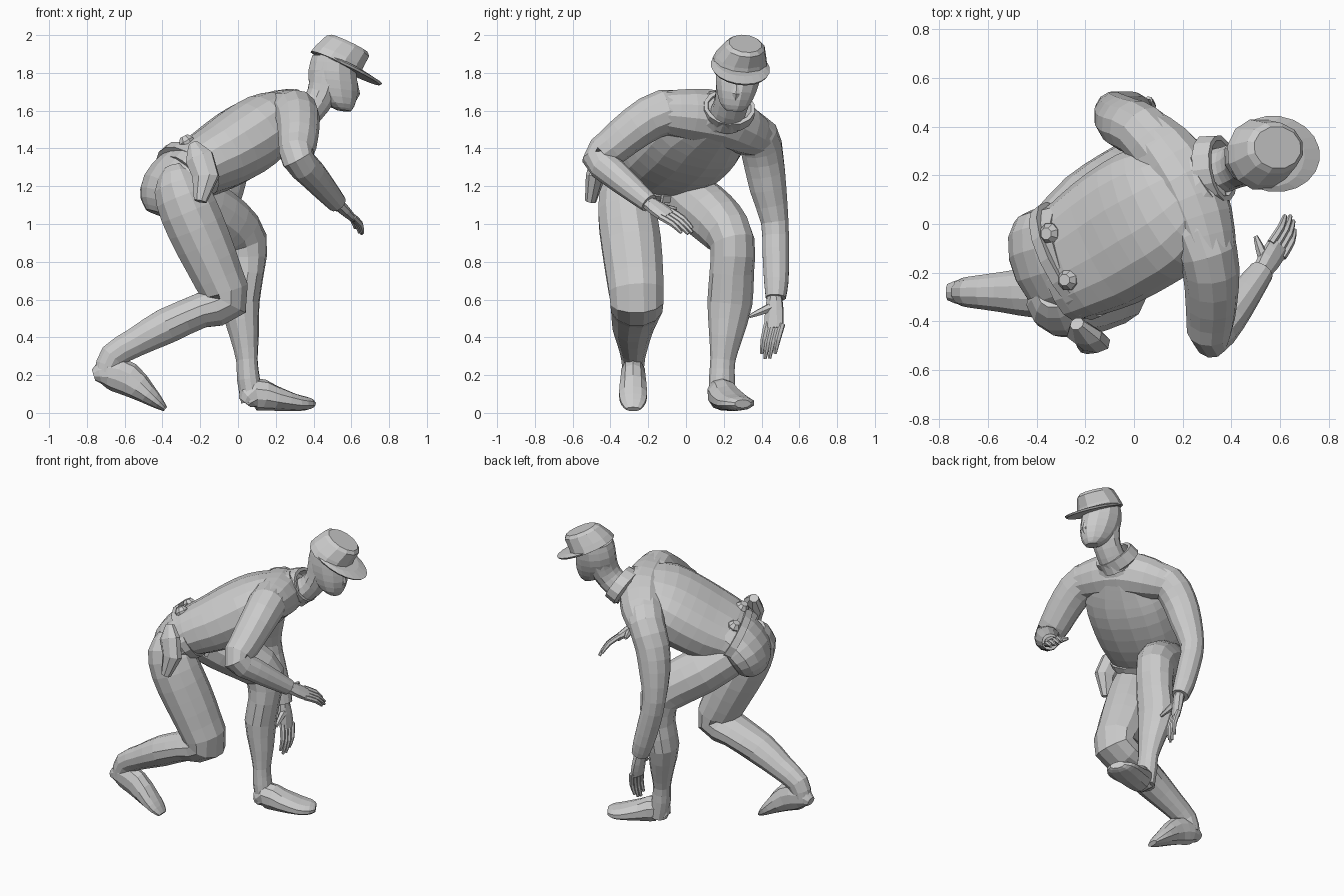
import bpy, bmesh, math
from mathutils import Vector


def spline(rows, steps):
    """Catmull-Rom resampling of (x, y, z, half_width, half_depth) rows."""
    out = []
    n = len(rows)
    for i in range(n - 1):
        p = [rows[max(0, min(n - 1, i + k))] for k in (-1, 0, 1, 2)]
        for s in range(steps):
            t = s / steps
            out.append([0.5 * (2 * b + (c - a) * t + (2 * a - 5 * b + 4 * c - d) * t * t
                               + (3 * b - a - 3 * c + d) * t ** 3) for a, b, c, d in zip(*p)])
    return out + [list(rows[-1])]


def loft(name, rows, side, sides=12, steps=2, axis=None, power=1.0):
    """Elliptical rings along a path; axis fixes the ring plane, power < 1 squares the rings."""
    rows = [tuple(r) if len(r) == 5 else tuple(r) + (r[3],) for r in rows]
    rows = spline(rows, steps) if steps > 1 else rows
    bm = bmesh.new()
    rings = []

    def bulge(v):
        return math.copysign(abs(v) ** power, v)

    for i, r in enumerate(rows):
        a = Vector(rows[max(0, i - 1)][:3])
        b = Vector(rows[min(len(rows) - 1, i + 1)][:3])
        t = (Vector(axis) if axis else b - a).normalized()
        s = Vector(side)
        s = (s - t * s.dot(t)).normalized()
        u = t.cross(s)
        c = Vector(r[:3])
        rings.append([bm.verts.new(c + s * (r[3] * bulge(math.cos(q))) + u * (r[4] * bulge(math.sin(q))))
                      for q in (2 * math.pi * (k + 0.5) / sides for k in range(sides))])
    for lo, hi in zip(rings, rings[1:]):
        for k in range(sides):
            j = (k + 1) % sides
            bm.faces.new((lo[k], lo[j], hi[j], hi[k]))
    bm.faces.new(rings[0][::-1])
    bm.faces.new(rings[-1])
    bmesh.ops.recalc_face_normals(bm, faces=bm.faces)
    me = bpy.data.meshes.new(name)
    bm.to_mesh(me)
    bm.free()
    ob = bpy.data.objects.new(name, me)
    bpy.context.collection.objects.link(ob)
    return ob


def hand(name, wrist, knuckle, tip, lateral, thumb, curl):
    w, k, t = Vector(wrist), Vector(knuckle), Vector(tip)
    lat = Vector(lateral).normalized()
    bend = (t - k).cross(lat).normalized() * curl
    loft(name + "_palm", [(*w, .038, .034), (*w.lerp(k, .5), .052, .03), (*k, .054, .022)], lat, 8)
    for i in range(4):
        o = lat * (0.027 * (i - 1.5))
        end = t + o * .9 + (k - t) * (0.15, 0.0, 0.03, 0.2)[i]
        a = k + o - (t - k) * .15
        loft(f"{name}_finger_{i}", [(*a, .017), (*(a.lerp(end, .55) + bend), .016), (*end, .009)], lat, 6)
    a, b = w.lerp(k, .35), Vector(thumb)
    loft(name + "_thumb", [(*a, .026), (*a.lerp(b, .6), .019), (*b, .009)], (t - k), 6)


# torso, shoulder yoke and pelvis
HIPS = (-.45, .88, 0)
loft("torso", [(-.30, -.17, 1.24, .24, .14), (-.23, -.14, 1.29, .255, .158), (-.12, -.08, 1.345, .28, .18),
               (.01, .0, 1.425, .29, .195), (.12, .065, 1.50, .28, .185), (.22, .14, 1.555, .22, .15),
               (.31, .20, 1.60, .13, .11)], (-.48, .85, -.27), 16, power=.86)
loft("shoulder_yoke", [(.04, .39, 1.45, .10), (.12, .30, 1.50, .135), (.21, .17, 1.555, .15),
                       (.27, .02, 1.578, .14), (.31, -.12, 1.59, .115)], (.85, .5, .1), 12)
loft("pelvis", [(-.41, -.19, 1.05, .12, .07), (-.39, -.185, 1.10, .20, .115), (-.355, -.175, 1.18, .245, .145),
                (-.295, -.16, 1.25, .245, .15), (-.23, -.14, 1.30, .24, .15)], HIPS, 14)

# belt, buckle and round pouches
SPINE = (.74, .42, .52)
loft("belt", [(-.285, -.165, 1.265, .245, .15), (-.285, -.165, 1.265, .26, .168),
              (-.25, -.145, 1.29, .266, .172), (-.25, -.145, 1.29, .25, .15)], HIPS, 16, 1, SPINE)
loft("buckle", [(-.17, -.11, 1.14, .035, .03), (-.15, -.10, 1.13, .035, .03)], HIPS, 4, 1)
for i, (x, y, z) in enumerate([(-.35, -.04, 1.40), (-.275, -.23, 1.44)]):
    loft(f"belt_pouch_{i}", [(x + .02, y, z - .03, .04), (x, y, z, .045), (x - .012, y, z + .025, .025)],
         (0, 1, 0), 8, 1)
# holster on the right hip
loft("holster", [(-.235, -.41, 1.42, .03, .03), (-.205, -.455, 1.35, .08, .045), (-.17, -.48, 1.25, .075, .05),
                 (-.20, -.505, 1.12, .035, .03)], (1, -.2, .1), 8, 1)

# legs
loft("trailing_leg", [(-.33, -.27, 1.29, .08, .07), (-.31, -.30, 1.20, .145, .14), (-.26, -.312, 1.07, .158, .16),
                      (-.185, -.29, .90, .163, .155), (-.105, -.27, .72, .155, .138), (-.065, -.26, .59, .145, .125),
                      (-.20, -.265, .54, .135, .095), (-.38, -.28, .46, .112, .098), (-.54, -.28, .375, .085, .08),
                      (-.665, -.28, .30, .066, .072), (-.695, -.28, .215, .058, .065)], (0, 1, 0), 12)
loft("leading_leg", [(-.31, -.03, 1.19, .13, .14), (-.18, .08, 1.09, .15, .15), (-.05, .18, 1.00, .14, .145),
                     (.03, .245, .90, .12, .13), (.035, .242, .74, .12, .10), (.012, .232, .58, .122, .10),
                     (.035, .21, .40, .09, .075), (.047, .195, .28, .068, .056), (.055, .19, .18, .07, .06),
                     (.075, .19, .06, .07, .058)], (-.35, .9, 0), 12)

# feet
loft("leading_foot", [(.035, .18, .055, .05, .04), (.085, .185, .10, .075, .09), (.19, .215, .078, .095, .068),
                      (.30, .258, .055, .105, .046), (.36, .285, .05, .088, .036), (.388, .30, .048, .05, .022)],
     (-.3, .95, 0), 10)
loft("trailing_foot", [(-.765, -.28, .20, .035, .03), (-.69, -.28, .215, .062, .085), (-.585, -.28, .18, .068, .09),
                       (-.48, -.28, .10, .078, .055), (-.42, -.28, .05, .066, .032), (-.385, -.28, .02, .04, .014)],
     (0, 1, 0), 10)

# arms and hands
loft("hanging_arm", [(.11, .29, 1.51, .12), (.035, .38, 1.46, .115), (-.03, .41, 1.34, .11), (-.065, .435, 1.19, .1),
                     (-.085, .47, 1.01, .075), (-.055, .475, .86, .073), (-.01, .478, .70, .067),
                     (.02, .475, .61, .055)], (-.5, .85, 0))
hand("hanging_hand", (.02, .47, .63), (.05, .465, .45), (.055, .43, .285), (.25, .95, -.1), (.06, .335, .51), .015)
loft("bent_arm", [(.24, .02, 1.57, .13), (.305, -.12, 1.59, .122), (.32, -.26, 1.515, .112), (.315, -.39, 1.41, .10),
                  (.315, -.465, 1.345, .086), (.39, -.38, 1.265, .078), (.46, -.285, 1.185, .066),
                  (.525, -.195, 1.11, .052)], (.9, .1, .3))
hand("bent_hand", (.515, -.21, 1.12), (.595, -.09, 1.04), (.65, .025, .95), (.5, -.61, -.35), (.50, -.05, 1.08), -.014)

# collar and neck
loft("collar", [(.29, .215, 1.58, .12, .10), (.30, .22, 1.59, .145, .12), (.365, .23, 1.62, .138, .11),
                (.365, .23, 1.62, .118, .088), (.32, .225, 1.60, .09, .08)], (-.2, .95, -.1), 14, 1, (.85, .15, .5))
loft("neck", [(.31, .205, 1.55, .10, .09), (.39, .23, 1.61, .092, .078), (.44, .25, 1.68, .098, .08),
              (.465, .265, 1.76, .108, .092), (.48, .275, 1.84, .11, .10)], (0, 1, 0), 12)

# head and nose
loft("head", [(.56, .255, 1.60, .045, .038), (.535, .258, 1.635, .08, .085), (.51, .267, 1.71, .109, .13),
              (.50, .277, 1.80, .124, .132), (.505, .284, 1.88, .122, .115)], (0, 1, 0), 12, 2, (.1, .08, 1))
loft("nose", [(.620, .27, 1.755, .014, .012), (.628, .265, 1.69, .022, .018), (.615, .262, 1.66, .014, .014)],
     (0, 1, 0), 6, 1)

# cap: brim, band and crown
TILT = (.43, .11, .9)
loft("cap_brim", [(.572, .288, 1.82, .15, .198), (.578, .288, 1.831, .158, .207), (.562, .288, 1.85, .135, .155)],
     (0, 1, 0), 20, 1, TILT)
loft("cap_crown", [(.517, .285, 1.85, .15, .15), (.537, .292, 1.885, .138, .142),
                   (.58, .312, 1.94, .108, .13), (.59, .314, 1.955, .088, .108)], (0, 1, 0), 12, 1, TILT)
